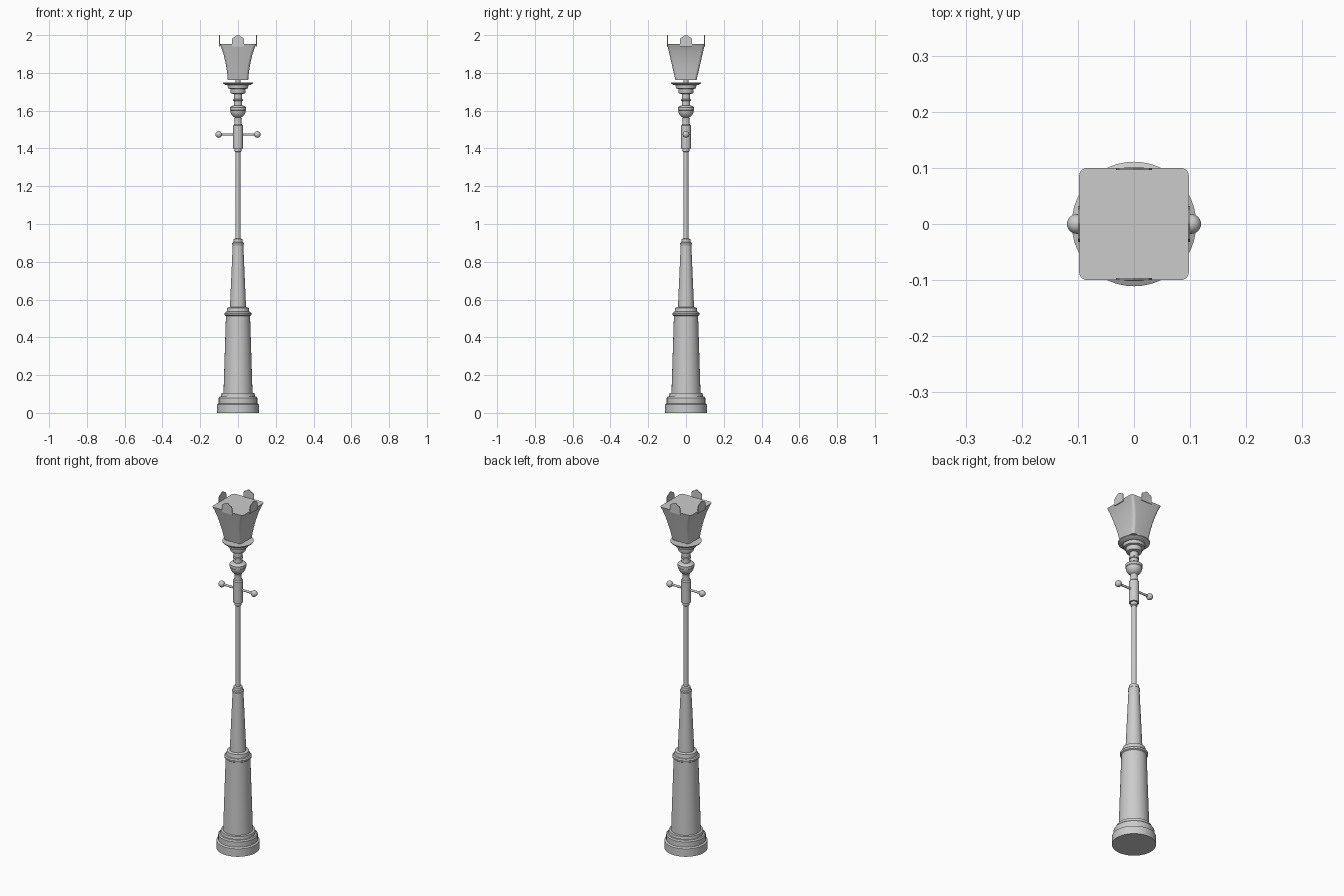
import bpy, bmesh, math
from mathutils import Matrix

if "Cube" in bpy.data.objects:
    bpy.data.objects.remove(bpy.data.objects["Cube"])


def finish(bm, name, angle=35):
    bmesh.ops.recalc_face_normals(bm, faces=bm.faces)
    mesh = bpy.data.meshes.new(name)
    bm.to_mesh(mesh)
    bm.free()
    ob = bpy.data.objects.new(name, mesh)
    bpy.context.collection.objects.link(ob)
    bpy.ops.object.select_all(action='DESELECT')
    ob.select_set(True)
    bpy.context.view_layer.objects.active = ob
    bpy.ops.object.shade_smooth_by_angle(angle=math.radians(angle))
    return ob


def loft(name, loops):
    """Skin a stack of equal-length point loops and cap both ends."""
    bm = bmesh.new()
    rings = [[bm.verts.new(p) for p in loop] for loop in loops]
    n = len(rings[0])
    for a, b in zip(rings, rings[1:]):
        for i in range(n):
            j = (i + 1) % n
            bm.faces.new((a[i], a[j], b[j], b[i]))
    bm.faces.new(rings[0][::-1])
    bm.faces.new(rings[-1])
    return finish(bm, name)


def turned(name, profile, n=48):
    """Lathe a (radius, height) profile about z."""
    return loft(name, [[(r * math.cos(2 * math.pi * i / n),
                         r * math.sin(2 * math.pi * i / n), z)
                        for i in range(n)] for r, z in profile])


def rounded_rect(hx, hy, z, r=0.015, steps=5):
    pts = []
    for k, (sx, sy) in enumerate(((1, 1), (-1, 1), (-1, -1), (1, -1))):
        for s in range(steps + 1):
            a = math.pi / 2 * (k + s / steps)
            pts.append((sx * (hx - r) + r * math.cos(a),
                        sy * (hy - r) + r * math.sin(a), z))
    return pts


# Stepped foot and lower column
turned("base", [(.111, 0), (.111, .045), (.102, .05), (.102, .08), (.097, .087),
                (.09, .088), (.088, .104), (.076, .106)])
turned("lower_column", [(.077, .10), (.064, .51), (.064, .52)])
turned("lower_collar", [(.062, .512), (.07, .518), (.071, .527), (.066, .534),
                        (.06, .536), (.057, .556), (.043, .56)])

# Upper column and slim pole
turned("upper_column", [(.043, .55), (.028, .89)])
turned("upper_collar", [(.027, .885), (.031, .892), (.031, .9), (.025, .904),
                        (.024, .92), (.014, .923)])
turned("pole", [(.0135, .91), (.0125, 1.39)])

# Sleeve carrying the ladder bar
turned("sleeve", [(.013, 1.38), (.018, 1.384), (.018, 1.4), (.026, 1.401),
                  (.026, 1.522), (.02, 1.527), (.018, 1.55), (.02, 1.56)])

# Bulb ornament and neck
turned("bulb", [(.016, 1.555)]
       + [(.041 * math.cos(a), 1.602 + .042 * math.sin(a))
          for a in [math.radians(d) for d in range(-66, 1, 11)]]
       + [(.043, 1.604), (.043, 1.618), (.036, 1.624), (.022, 1.628)])
turned("neck", [(.022, 1.62), (.022, 1.65), (.026, 1.653), (.026, 1.658),
                (.022, 1.661), (.022, 1.695)])

# Flared dish below the lantern
turned("dish", [(.024, 1.688), (.038, 1.692), (.041, 1.70), (.041, 1.715),
                (.053, 1.718), (.055, 1.735), (.068, 1.737), (.08, 1.745),
                (.081, 1.75), (.06, 1.75), (.02, 1.745)])
turned("lantern_stem", [(.012, 1.74), (.012, 1.77)])

# Lantern body
loft("lantern", [rounded_rect(hx, hy, z) for hx, hy, z in (
    (.054, .056, 1.762), (.0585, .0672, 1.81), (.066, .0775, 1.855),
    (.077, .088, 1.90), (.0885, .0955, 1.933), (.098, .1, 1.953))])

# Crown tabs, one centred on each lantern edge
half = [(.032, 1.94), (.032, 1.978), (.027, 1.987), (.017, 1.99), (.009, 1.997)]
outline = half + [(0, 2.0)] + [(-x, z) for x, z in half[::-1]]
for side, k in (("right", 0), ("back", 1), ("left", 2), ("front", 3)):
    tab = loft("crown_tab_" + side,
               [[(x, y, z) for y, z in outline] for x in (.096, .1)])
    tab.data.transform(Matrix.Rotation(k * math.pi / 2, 4, 'Z'))

# Ladder bar with ball ends
bm = bmesh.new()
bmesh.ops.create_cone(bm, cap_ends=True, segments=20, radius1=.006, radius2=.006,
                      depth=.2, matrix=Matrix.Translation((0, 0, 1.474))
                      @ Matrix.Rotation(math.pi / 2, 4, 'Y'))
finish(bm, "ladder_bar")
for side, s in (("left", -1), ("right", 1)):
    bm = bmesh.new()
    bmesh.ops.create_uvsphere(bm, u_segments=24, v_segments=14, radius=.0175,
                              matrix=Matrix.Translation((s * .102, 0, 1.474)))
    finish(bm, "ball_end_" + side)
